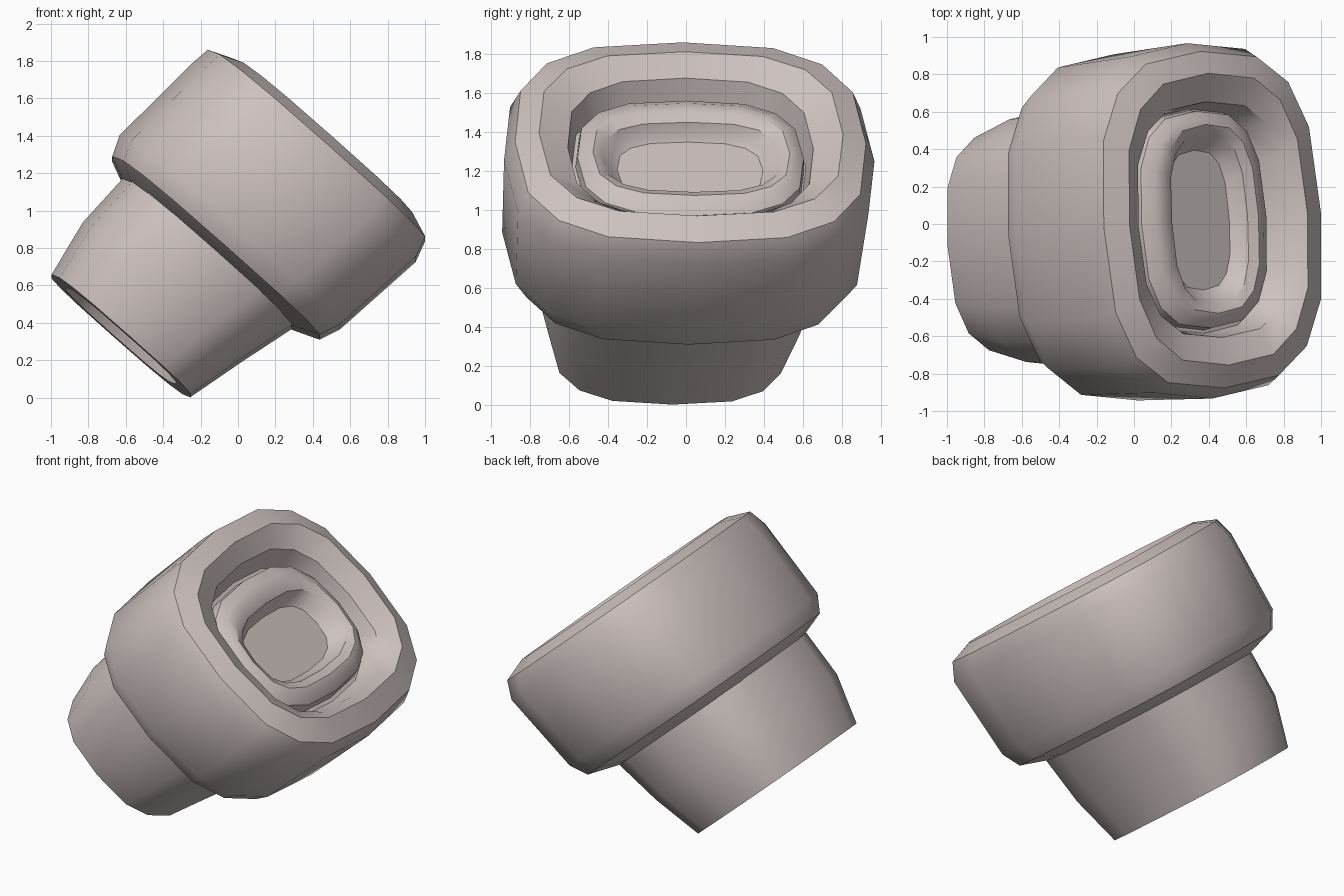
import bpy, bmesh, math
from mathutils import Vector

cube = bpy.data.objects.get("Cube")
if cube:
    bpy.data.objects.remove(cube, do_unlink=True)

SIDES = 16
TILT = math.radians(41.5)
FLAT_ACROSS = Vector((math.cos(TILT), 0, -math.sin(TILT)))
FLAT_AXIS = Vector((math.sin(TILT), 0, math.cos(TILT)))
BACK = Vector((0, 1, 0))
# The whole button leans and twists slightly toward the back
ACROSS = FLAT_ACROSS + BACK * 0.05
AXIS = FLAT_AXIS + BACK * 0.06
DEPTH = BACK - FLAT_ACROSS * 0.05 - FLAT_AXIS * 0.05

clay = bpy.data.materials.new("warm_grey")
clay.use_nodes = True
COLOUR = (0.61, 0.54, 0.52, 1)
clay.diffuse_color = COLOUR
shader = clay.node_tree.nodes["Principled BSDF"]
shader.inputs["Base Color"].default_value = COLOUR
shader.inputs["Roughness"].default_value = 0.8


def soft(value, power):
    return math.copysign(abs(value) ** power, value)


def loft(name, sections, cy, power=0.7):
    """Skin rounded-rectangle loops: (height, centre u, half u, half depth)."""
    bm = bmesh.new()
    loops = []
    for height, cu, hu, hy in sections:
        loop = []
        for i in range(SIDES):
            t = math.tau * i / SIDES
            u = cu + hu * soft(math.cos(t), power)
            y = cy + hy * soft(math.sin(t), power)
            loop.append(bm.verts.new(ACROSS * u + DEPTH * y + AXIS * height))
        loops.append(loop)
    for low, high in zip(loops, loops[1:]):
        for i in range(SIDES):
            j = (i + 1) % SIDES
            bm.faces.new((low[i], low[j], high[j], high[i]))
    bm.faces.new(loops[0])
    bm.faces.new(loops[-1])
    bmesh.ops.recalc_face_normals(bm, faces=bm.faces)
    mesh = bpy.data.meshes.new(name)
    bm.to_mesh(mesh)
    bm.free()
    mesh.materials.append(clay)
    obj = bpy.data.objects.new(name, mesh)
    bpy.context.collection.objects.link(obj)
    bpy.ops.object.select_all(action='DESELECT')
    obj.select_set(True)
    bpy.context.view_layer.objects.active = obj
    bpy.ops.object.shade_smooth_by_angle(angle=math.radians(32))


# Narrow stem, bulging a little, with a recessed base
loft("stem", [
    (-0.10, -0.69, 0.36, 0.44),
    (-0.17, -0.69, 0.39, 0.48),
    (-0.17, -0.69, 0.495, 0.60),
    (0.15, -0.68, 0.565, 0.685),
    (0.50, -0.63, 0.61, 0.69),
], cy=-0.05)

# Wide head: underside, side wall, bevelled rim and recess
loft("head", [
    (0.46, -0.63, 0.60, 0.67),
    (0.52, -0.62, 0.74, 0.86),
    (0.63, -0.62, 0.785, 0.925),
    (1.17, -0.57, 0.80, 0.95),
    (1.285, -0.58, 0.775, 0.90),
    (1.34, -0.585, 0.635, 0.78),
    (1.27, -0.555, 0.54, 0.63),
    (1.13, -0.56, 0.48, 0.60),
], cy=-0.025)

# Raised cushion ring with a rounded hollow inside the recess
loft("cushion_ring", [
    (1.10, -0.56, 0.46, 0.59),
    (1.195, -0.56, 0.445, 0.58),
    (1.235, -0.555, 0.385, 0.54),
    (1.245, -0.545, 0.33, 0.505),
    (1.22, -0.54, 0.27, 0.455),
    (1.15, -0.54, 0.24, 0.41),
    (1.10, -0.54, 0.185, 0.32),
    (1.065, -0.54, 0.10, 0.18),
], cy=-0.02)
